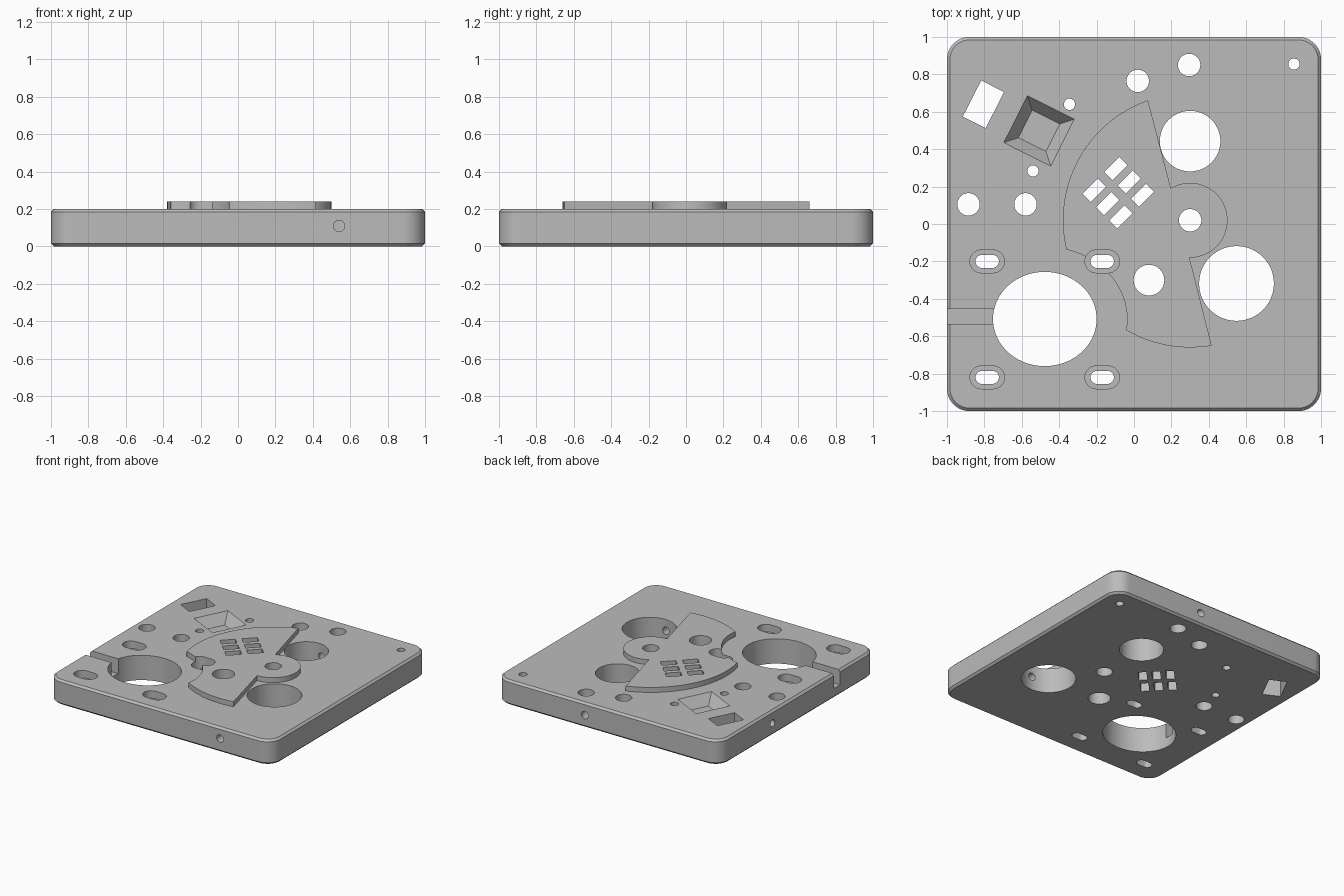
import bpy, bmesh
from math import cos, sin, pi, radians, atan2, hypot
from mathutils import Vector, Matrix

cube = bpy.data.objects.get("Cube")
if cube:
    bpy.data.objects.remove(cube, do_unlink=True)

grey = bpy.data.materials.new("plain grey")
grey.use_nodes = True
GREY = (0.5, 0.5, 0.5, 1)
grey.diffuse_color = GREY
grey.node_tree.nodes["Principled BSDF"].inputs["Base Color"].default_value = GREY


def arc(cx, cy, rx, ry, a0, a1, n):
    """Points on an elliptical arc, angles in radians."""
    return [(cx + rx * cos(a0 + (a1 - a0) * i / n), cy + ry * sin(a0 + (a1 - a0) * i / n))
            for i in range(n + 1)]


def circle(cx, cy, rx, ry=None, n=48):
    return arc(cx, cy, rx, ry or rx, 0, 2 * pi, n)[:-1]


def rectangle(cx, cy, w, h, deg=0):
    rot = Matrix.Rotation(radians(deg), 2)
    corners = [(-w, -h), (w, -h), (w, h), (-w, h)]
    return [tuple(Vector((cx, cy)) + rot @ Vector(c) / 2) for c in corners]


def stadium(cx, cy, length, width):
    r, d = width / 2, (length - width) / 2
    return arc(cx + d, cy, r, r, -pi / 2, pi / 2, 16) + arc(cx - d, cy, r, r, pi / 2, 1.5 * pi, 16)


def rounded_square(half, r):
    pts = []
    for k in range(4):
        a = k * pi / 2
        sx, sy = (1, -1, -1, 1)[k], (1, 1, -1, -1)[k]
        pts += arc(sx * (half - r), sy * (half - r), r, r, a, a + pi / 2, 12)
    return pts


def loft(name, layers):
    """Solid through a stack of (outline, height) layers."""
    bm = bmesh.new()
    rings = [[bm.verts.new((x, y, z)) for x, y in pts] for pts, z in layers]
    for a, b in zip(rings, rings[1:]):
        for i in range(len(a)):
            j = (i + 1) % len(a)
            bm.faces.new((a[i], a[j], b[j], b[i]))
    bm.faces.new(rings[0][::-1])
    bm.faces.new(rings[-1])
    bmesh.ops.recalc_face_normals(bm, faces=bm.faces)
    mesh = bpy.data.meshes.new(name)
    bm.to_mesh(mesh)
    bm.free()
    ob = bpy.data.objects.new(name, mesh)
    mesh.materials.append(grey)
    bpy.context.collection.objects.link(ob)
    return ob


def prism(name, pts, z0, z1):
    return loft(name, [(pts, z0), (pts, z1)])


def drill(start, end, z, r):
    """Horizontal round cutter between two plan points."""
    dx, dy = end[0] - start[0], end[1] - start[1]
    ob = prism("side_drill", circle(0, 0, r, n=24), 0, hypot(dx, dy))
    ob.data.transform(Matrix.Translation((*start, z)) @ Matrix.Rotation(atan2(dy, dx), 4, 'Z')
                      @ Matrix.Rotation(pi / 2, 4, 'Y'))
    return ob


# Base slab with rounded corners and chamfered rims
H, C = 0.2, 0.016
inner, outer = rounded_square(1 - C, 0.12 - C), rounded_square(1, 0.12)
body = loft("base_plate", [(inner, 0), (outer, C), (outer, H - C), (inner, H)])

# Raised fan-shaped pad: hub arc, outer arcs and a scoop around the large opening
hub, big = (0.3, 0.02), (-0.477, -0.508)
R = 0.68


def hub_angle(x, y):
    return atan2(y - hub[1], x - hub[0]) % (2 * pi)


def big_angle(x, y):
    return atan2((y - big[1]) / 0.385, (x - big[0]) / 0.44)


top, left = (0.075, 0.66), (-0.36, -0.14)
low, tip = (-0.045, -0.565), (0.415, -0.65)
pad_outline = (arc(*hub, R, R, hub_angle(*top), hub_angle(*left), 32)
               + arc(*big, 0.44, 0.385, big_angle(*left), big_angle(*low), 24)
               + arc(*hub, R, R, hub_angle(*low), hub_angle(*tip), 16)
               + arc(*hub, 0.2, 0.2, -radians(91), radians(121), 32))
pad = prism("raised_pad", pad_outline, 0.1, 0.24)

cutters = []


def through(pts):
    cutters.append(prism("through_cutter", pts, -0.1, 0.4))


# Round and oval through holes
for x, y, r in [(0.02, 0.765, 0.06), (0.295, 0.85, 0.06), (0.855, 0.855, 0.03),
                (-0.345, 0.64, 0.03), (-0.54, 0.283, 0.03), (-0.885, 0.105, 0.06),
                (-0.58, 0.105, 0.06), (*hub, 0.06), (0.08, -0.3, 0.082),
                (0.3, 0.443, 0.162), (0.548, -0.318, 0.2)]:
    through(circle(x, y, r))
through(circle(*big, 0.277, 0.252, 72))

# Four counterbored slots
for x in (-0.785, -0.17):
    for y in (-0.2, -0.82):
        through(stadium(x, y, 0.125, 0.07))
        cutters.append(prism("slot_recess", stadium(x, y, 0.185, 0.122), 0.14, 0.4))

# Tilted window and tapered pocket
through(rectangle(-0.805, 0.64, 0.137, 0.217, -27))
cutters.append(loft("pocket", [(rectangle(-0.508, 0.498, 0.165, 0.165, -26.6), 0.12),
                               (rectangle(-0.508, 0.498, 0.28, 0.28, -26.6), H),
                               (rectangle(-0.508, 0.498, 0.28, 0.28, -26.6), 0.3)]))

# Two rows of three diagonal vents
for i in (-0.5, 0.5):
    for j in (-1, 0, 1):
        through(rectangle(-0.083 + 0.115 * i + 0.071 * j, 0.167 + 0.115 * i - 0.071 * j,
                          0.115, 0.062, 45))

# Open channel from the edge into the oval opening
cutters.append(prism("channel", rectangle(-0.9, -0.495, 0.4, 0.08), 0.08, 0.4))

# Side drillings
cutters.append(drill((0.54, -1.1), (0.54, -0.4), 0.11, 0.03))
cutters.append(drill((0.17, 1.1), (0.34, 0.56), 0.1, 0.03))
cutters.append(drill((-1.1, 0.335), (-0.54, 0.283), 0.1, 0.028))

# Combine everything into one solid
for ob, op in [(pad, 'UNION')] + [(c, 'DIFFERENCE') for c in cutters]:
    mod = body.modifiers.new("cut", 'BOOLEAN')
    mod.operation, mod.object, mod.solver = op, ob, 'EXACT'
    ob.hide_render = True
mesh = bpy.data.meshes.new_from_object(body.evaluated_get(bpy.context.evaluated_depsgraph_get()))
body.modifiers.clear()
body.data = mesh
for ob in [pad] + cutters:
    bpy.data.objects.remove(ob, do_unlink=True)

bpy.ops.object.select_all(action='DESELECT')
body.select_set(True)
bpy.context.view_layer.objects.active = body
bpy.ops.object.shade_smooth_by_angle(angle=radians(25))
